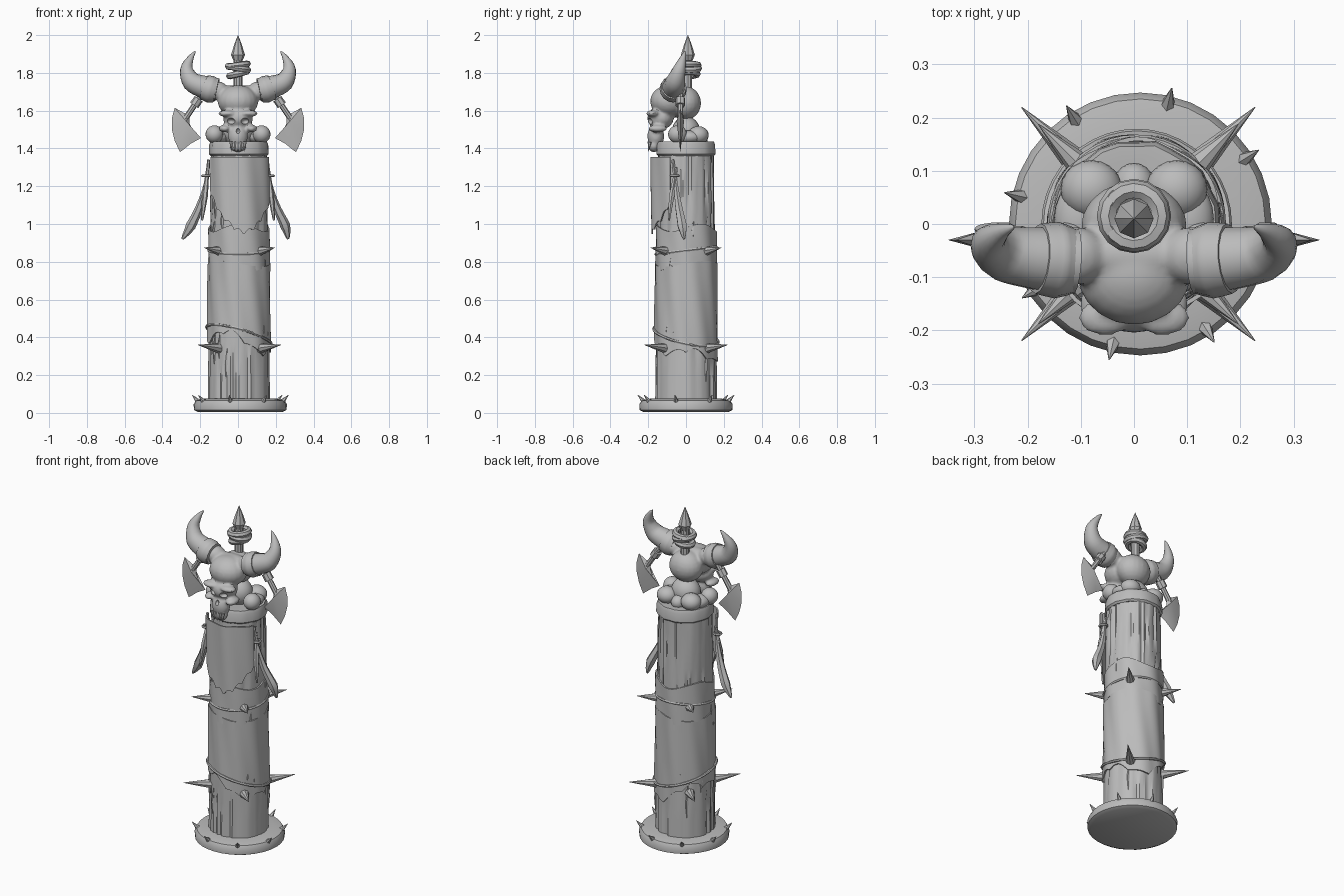
import bpy, bmesh, math, random
from math import sin, cos, pi, radians
from mathutils import Vector

random.seed(4)
if "Cube" in bpy.data.objects:
    bpy.data.objects.remove(bpy.data.objects["Cube"])

stone = bpy.data.materials.new("plain grey")
stone.use_nodes = True
GREY = (0.5, 0.5, 0.5, 1)
stone.diffuse_color = GREY
stone.node_tree.nodes["Principled BSDF"].inputs["Base Color"].default_value = GREY
parts = []


def finish(name, bm):
    bmesh.ops.recalc_face_normals(bm, faces=bm.faces)
    me = bpy.data.meshes.new(name)
    bm.to_mesh(me)
    bm.free()
    ob = bpy.data.objects.new(name, me)
    bpy.context.collection.objects.link(ob)
    me.materials.append(stone)
    parts.append(ob)
    return ob


def apply(ob, kind, **settings):
    mod = ob.modifiers.new(kind.title(), kind)
    for key, value in settings.items():
        setattr(mod, key, value)
    bpy.context.view_layer.objects.active = ob
    bpy.ops.object.modifier_apply(modifier=mod.name)


def tube(name, pts, radii, sides=12, closed=False):
    """Tapered round sweep along a smooth path."""
    pts = [Vector(p) for p in pts]
    n, bm, rings = len(pts), bmesh.new(), []
    steps = 1 if closed else 4
    path = []
    for i in range(n if closed else n - 1):
        p0, p1, p2, p3 = [pts[k % n] if closed else pts[max(0, min(n - 1, k))]
                          for k in (i - 1, i, i + 1, i + 2)]
        for s in range(steps):
            t = s / steps
            p = 0.5 * (2 * p1 + (p2 - p0) * t + (2 * p0 - 5 * p1 + 4 * p2 - p3) * t * t
                       + (3 * p1 - p0 - 3 * p2 + p3) * t ** 3)
            path.append((p, radii[i] + (radii[(i + 1) % n] - radii[i]) * t))
    if not closed:
        path.append((pts[-1], radii[-1]))
    m = len(path)
    for i, (p, r) in enumerate(path):
        a = path[(i - 1) % m if closed else max(i - 1, 0)][0]
        b = path[(i + 1) % m if closed else min(i + 1, m - 1)][0]
        d = (b - a).normalized()
        up = Vector((0, 0, 1)) if closed else Vector((0, 1, 0))
        u = d.cross(up).normalized()
        v = d.cross(u)
        rings.append([bm.verts.new(p + r * (u * cos(k * 2 * pi / sides) + v * sin(k * 2 * pi / sides)))
                      for k in range(sides)])
    for i in range(m if closed else m - 1):
        ra, rb = rings[i], rings[(i + 1) % m]
        for k in range(sides):
            bm.faces.new((ra[k], ra[k - 1], rb[k - 1], rb[k]))
    if not closed:
        bm.faces.new(rings[0])
        bm.faces.new(rings[-1])
    return finish(name, bm)


def lathe(name, profile, sides, wobble=lambda k, z: 0, cx=0.0, cy=0.0):
    bm, rings = bmesh.new(), []
    for r, z in profile:
        rings.append([bm.verts.new((cx + (r + wobble(k, z)) * cos(2 * pi * k / sides),
                                    cy + (r + wobble(k, z)) * sin(2 * pi * k / sides), z))
                      for k in range(sides)])
    for ra, rb in zip(rings, rings[1:]):
        for k in range(sides):
            bm.faces.new((ra[k - 1], ra[k], rb[k], rb[k - 1]))
    bm.faces.new(rings[0])
    bm.faces.new(rings[-1])
    return finish(name, bm)


def sheet(name, a0, a1, top, bottom, radius, cols=48, rows=6, thick=0.008):
    """Cloth wrapped on the post between two angles, in degrees."""
    bm, grid = bmesh.new(), []
    for i in range(cols + 1):
        a = radians(a0 + (a1 - a0) * i / cols)
        zt, zb = top(a), bottom(a)
        col = []
        for j in range(rows + 1):
            z = zt + (zb - zt) * j / rows
            r = radius(a, z)
            col.append(bm.verts.new((0.005 + r * cos(a), r * sin(a), z)))
        grid.append(col)
    for ca, cb in zip(grid, grid[1:]):
        for j in range(rows):
            bm.faces.new((ca[j], ca[j + 1], cb[j + 1], cb[j]))
    bmesh.ops.remove_doubles(bm, verts=bm.verts, dist=0.0005)
    ob = finish(name, bm)
    apply(ob, 'SOLIDIFY', thickness=thick, offset=0)
    return ob


def spike(name, base, tip, r, sides=7):
    base, tip = Vector(base), Vector(tip)
    bm = bmesh.new()
    res = bmesh.ops.create_cone(bm, cap_ends=True, segments=sides, radius1=r, radius2=0.001,
                                depth=(tip - base).length)
    rot = (tip - base).to_track_quat('Z', 'Y').to_matrix()
    for v in res["verts"]:
        v.co = rot @ v.co + (base + tip) / 2
    return finish(name, bm)


def blobs(name, items, bm=None):
    """Several ellipsoids in one mesh: (centre, radii)."""
    bm = bm or bmesh.new()
    for c, s in items:
        for v in bmesh.ops.create_uvsphere(bm, u_segments=20, v_segments=12, radius=1)["verts"]:
            v.co = Vector((v.co.x * s[0], v.co.y * s[1], v.co.z * s[2])) + Vector(c)
    return finish(name, bm)


def both(c, s):
    return [(c, s), ((-c[0], c[1], c[2]), s)]


# Base disc and its thorns
lathe("base", [(0.225, 0.005), (0.245, 0.015), (0.247, 0.045), (0.235, 0.066), (0.19, 0.075)],
      32, cx=0.012)
for k in range(8):
    a = radians(32 + 45 * k)
    x, y = cos(a), sin(a)
    spike("base_thorn", (0.012 + 0.215 * x, 0.215 * y, 0.045), (0.012 + 0.262 * x, 0.262 * y, 0.095), 0.02, 6)

# Weathered wooden post with vertical grooves
grain = [random.choice((0, 0, 0.002, -0.003, -0.009)) for _ in range(64)]
lathe("post", [(0.163 - 0.016 * i / 13, 0.07 + 1.32 * i / 13) for i in range(14)], 64,
      lambda k, z: grain[(k + int(z * 3) * 11) % 64], cx=0.005)
for k in range(22):
    a, z, h = random.uniform(0, 2 * pi), random.uniform(0.1, 1.05), random.uniform(0.08, 0.22)
    r = 0.162 - 0.011 * z
    tube("splinter", [(0.005 + r * cos(a), r * sin(a), z),
                      (0.005 + (r + 0.002) * cos(a), (r + 0.002) * sin(a), z + h / 2),
                      (0.005 + r * cos(a + 0.04), r * sin(a + 0.04), z + h)], [0.002, 0.009, 0.002], 5)

# Post cap
lathe("cap", [(0.147, 1.36), (0.157, 1.37), (0.155, 1.42), (0.148, 1.437), (0.12, 1.437), (0.06, 1.43)],
      28, lambda k, z: 0.003 * sin(k * 2.4), cx=0.005)


# Cloth wraps and the slanted strap
def slant(a):
    return 0.41 - 0.045 * cos(a) - 0.035 * sin(a)


def ragged(a):
    return 0.025 * abs(sin(a * 4.5)) + 0.03 * sin(a * 3 + 1)


sheet("lower_wrap", 0, 360, lambda a: 0.79 + 0.015 * sin(a * 2), lambda a: slant(a) - 0.07 + ragged(a),
      lambda a, z: 0.167 - 0.008 * z + 0.003 * sin(a * 9 + z * 8), 72)
sheet("upper_wrap", 0, 360, lambda a: 0.98 + 0.02 * sin(a * 3), lambda a: 0.77 + 0.02 * sin(a * 2 + 1),
      lambda a, z: 0.163 - 0.006 * z + 0.003 * sin(a * 7 + z * 10), 72)
for name, level, r in (("slanted_strap", slant, 0.171),
                       ("middle_cord", lambda a: 0.86 + 0.02 * sin(a), 0.16)):
    tube(name, [(0.005 + r * cos(k * pi / 20), r * sin(k * pi / 20), level(k * pi / 20)) for k in range(40)],
         [0.008] * 40, 6, closed=True)

# Diagonal spikes in two tiers
for z, reach, r in ((0.345, 0.31, 0.03), (0.86, 0.265, 0.028)):
    for k in range(4):
        a = radians(45 + 90 * k)
        spike("post_spike", (0.008 + 0.14 * cos(a), 0.14 * sin(a), z - 0.005),
              (0.008 + reach * cos(a), reach * sin(a), z + 0.015), r, 8)

# Front banner with a torn hem
sheet("banner", -150, -28, lambda a: 1.355,
      lambda a: 0.94 + 0.17 * abs(a + pi / 2 - 0.15) ** 1.5 + 0.025 * abs(sin(a * 11)),
      lambda a, z: 0.168 + 0.014 * max(0, -sin(a)) + 0.004 * sin(a * 8 + z * 5), 40, 10)

# Side streamers with rings
for s in (-1, 1):
    tube("streamer", [(s * 0.155, -0.07, 1.34), (s * 0.168, -0.055, 1.22), (s * 0.2, -0.04, 1.1),
                      (s * 0.25, -0.02, 0.99), (s * 0.28 - 0.015, -0.01, 0.92)],
         [0.008, 0.011, 0.02, 0.027, 0.006], 6)
    tube("short_streamer", [(s * 0.16, -0.05, 1.3), (s * 0.175, -0.075, 1.15), (s * 0.19, -0.09, 1.02)],
         [0.007, 0.016, 0.005], 6)
    tube("streamer_ring", [(s * 0.168 + 0.02 * cos(k * pi / 6), -0.06 + 0.02 * sin(k * pi / 6), 1.255)
                           for k in range(12)], [0.007] * 12, 6, closed=True)

# Rounded bone ends heaped on the cap
blobs("bone_heap", both((0.125, -0.045, 1.475), (0.047, 0.05, 0.047))
      + both((0.08, 0.065, 1.47), (0.058, 0.055, 0.048))
      + both((0.1, 0.01, 1.46), (0.05, 0.07, 0.035)) + [((0, 0.07, 1.45), (0.04, 0.045, 0.04)),
                                                      ((0, 0, 1.49), (0.085, 0.075, 0.08))])

# Horned skull, fused from rounded masses
skull = blobs("skull", [((0, -0.005, 1.64), (0.1, 0.085, 0.09)), ((0, -0.09, 1.65), (0.108, 0.1, 0.085)),
                        ((0, -0.135, 1.56), (0.08, 0.07, 0.06)), ((0, -0.16, 1.465), (0.052, 0.045, 0.062)),
                        ((0, -0.17, 1.415), (0.045, 0.032, 0.035)), ((0, -0.06, 1.69), (0.155, 0.05, 0.045))]
              + both((0.055, -0.175, 1.585), (0.05, 0.035, 0.018))
              + both((0.07, -0.15, 1.505), (0.032, 0.05, 0.02))
              + both((0.11, -0.06, 1.705), (0.06, 0.055, 0.05)))
apply(skull, 'REMESH', mode='VOXEL', voxel_size=0.008)
apply(skull, 'SMOOTH', factor=0.5, iterations=4)
sockets = blobs("socket_cutter", both((0.04, -0.215, 1.543), (0.027, 0.045, 0.02))
                + [((0, -0.22, 1.495), (0.013, 0.035, 0.02))])
sockets.hide_render = True
apply(skull, 'BOOLEAN', object=sockets, operation='DIFFERENCE', solver='EXACT')
parts.remove(sockets)
bpy.data.objects.remove(sockets)

# Teeth
for k in range(5):
    x = -0.036 + 0.018 * k
    spike("tooth", (x, -0.192, 1.435), (x, -0.2, 1.385), 0.011, 6)

# Horns with cuffs
for s in (-1, 1):
    tube("horn", [(s * 0.11, -0.07, 1.71), (s * 0.18, -0.065, 1.725), (s * 0.245, -0.055, 1.755),
                  (s * 0.272, -0.035, 1.82), (s * 0.25, -0.015, 1.88), (s * 0.225, -0.005, 1.915)],
         [0.062, 0.06, 0.052, 0.034, 0.016, 0.002], 14)
    tube("horn_cuff", [(s * 0.115, -0.07, 1.705), (s * 0.145, -0.068, 1.713), (s * 0.18, -0.065, 1.725)],
         [0.062, 0.072, 0.066], 16)

# Hanging axes
outline = [(0.335, 1.615), (0.35, 1.56), (0.35, 1.5), (0.335, 1.44), (0.307, 1.38), (0.25, 1.425),
           (0.196, 1.455), (0.24, 1.495), (0.258, 1.535), (0.255, 1.575), (0.29, 1.59)]
for s in (-1, 1):
    bm = bmesh.new()
    rim = [bm.verts.new((s * x, -0.03, z)) for x, z in outline]
    for side in (-1, 1):
        hub = bm.verts.new((s * 0.275, -0.03 + side * 0.02, 1.545))
        for k in range(len(rim)):
            bm.faces.new((rim[k - 1], rim[k], hub))
    finish("axe_blade", bm)
    tube("axe_handle", [(s * 0.29, -0.03, 1.54), (s * 0.24, -0.03, 1.615), (s * 0.19, -0.03, 1.69)],
         [0.016, 0.015, 0.015], 8)
    tube("axe_binding", [(s * 0.232, -0.03, 1.628), (s * 0.208, -0.03, 1.663)], [0.026, 0.026], 8)

# Spear through the crown, with its bindings
lathe("spear_shaft", [(0.024, 1.6), (0.024, 1.87)], 10, cy=0.01)
lathe("spear_head", [(0.018, 1.85), (0.037, 1.895), (0.02, 1.95), (0.001, 2.0)], 8, cy=0.01)
for z, r, tilt in ((1.795, 0.045, 0.25), (1.825, 0.052, -0.2), (1.84, 0.05, 0.15)):
    tube("spear_binding", [(r * cos(k * pi / 8), 0.015 + r * sin(k * pi / 8), z + tilt * r * cos(k * pi / 8))
                           for k in range(16)], [0.018] * 16, 7, closed=True)

# Smooth shading with sharp edges kept
bpy.ops.object.select_all(action='DESELECT')
for ob in parts:
    ob.select_set(True)
bpy.context.view_layer.objects.active = parts[0]
bpy.ops.object.shade_smooth_by_angle(angle=radians(35))
